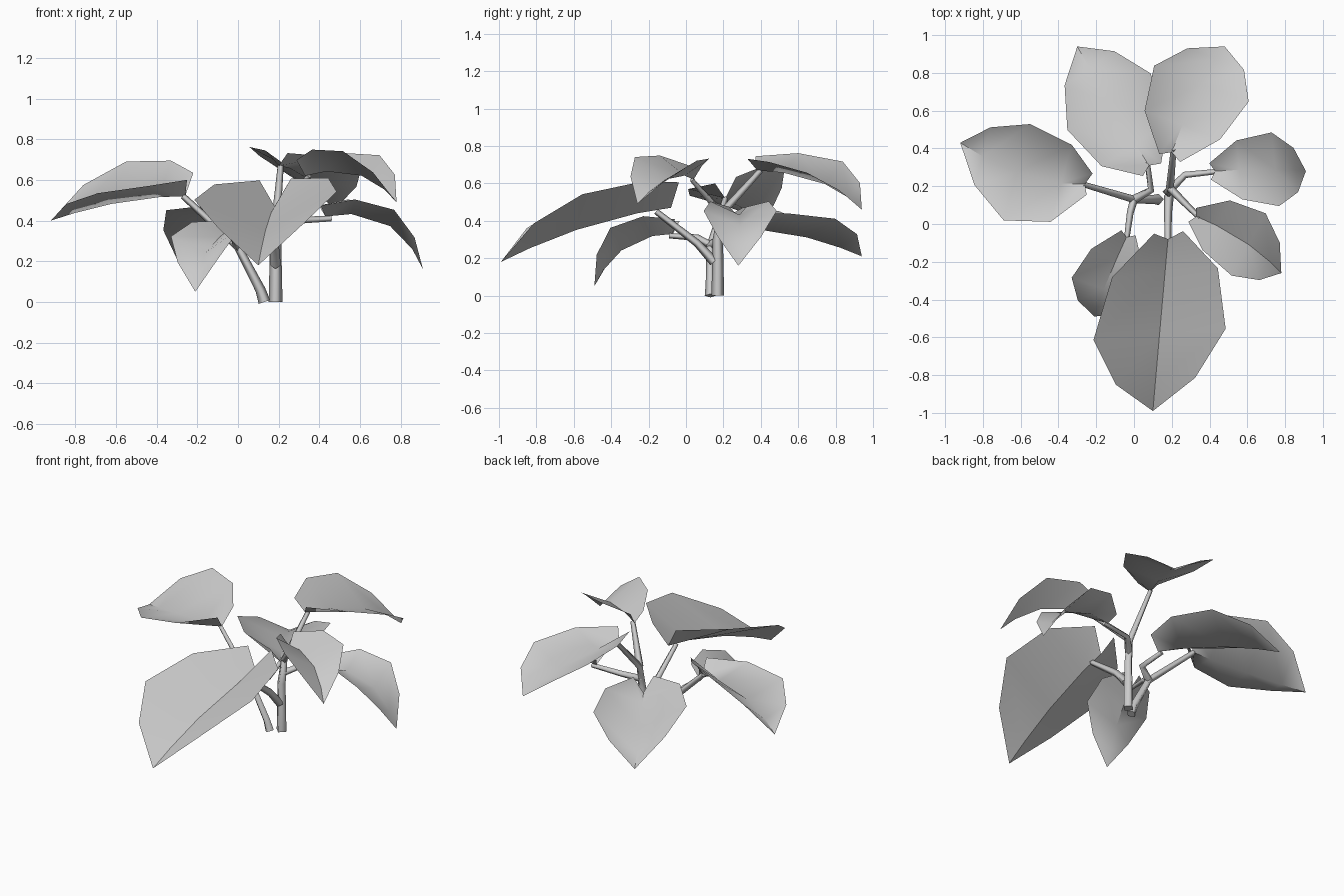
import bpy
import bmesh
from mathutils import Vector

cube = bpy.data.objects.get("Cube")
if cube:
    bpy.data.objects.remove(cube, do_unlink=True)

plant_grey = bpy.data.materials.new("plant_grey")
plant_grey.use_nodes = True
GREY = (0.6, 0.6, 0.6, 1)
plant_grey.diffuse_color = GREY
plant_grey.node_tree.nodes["Principled BSDF"].inputs["Base Color"].default_value = GREY

# Half outline of a leaf: position along rib, share of half width, share of lift
LOBE = (-0.04, 0.22, 0.75)
EDGE = [LOBE, (0.2, 0.8, 0.9), (0.56, 1, 1), (0.83, 0.6, 0.7)]
RIB = [0, 0.2, 0.56, 0.83]


def shade(obj):
    bpy.ops.object.select_all(action="DESELECT")
    obj.select_set(True)
    bpy.context.view_layer.objects.active = obj
    bpy.ops.object.shade_smooth_by_angle(angle=0.9)


def make_leaf(name, base, mid, tip, side, lift):
    """Folded heart-shaped blade along a curved rib."""
    base, mid, tip, side = map(Vector, (base, mid, tip, side))

    def rib(u):
        return (base * (1 - u) * (1 - 2 * u) + mid * 4 * u * (1 - u)
                + tip * u * (2 * u - 1))

    bm = bmesh.new()
    middle = [bm.verts.new(rib(u)) for u in RIB]
    end = bm.verts.new(tip)
    for sign in (1, -1):
        rim = [bm.verts.new(rib(u) + side * v * sign + Vector((0, 0, lift * h)))
               for u, v, h in EDGE]
        for i in range(len(RIB) - 1):
            bm.faces.new((middle[i], rim[i], rim[i + 1], middle[i + 1])[::-sign])
        bm.faces.new((middle[-1], rim[-1], end)[::-sign])
    bmesh.ops.recalc_face_normals(bm, faces=bm.faces)
    if sum(f.normal.z for f in bm.faces) < 0:
        bmesh.ops.reverse_faces(bm, faces=bm.faces)
    mesh = bpy.data.meshes.new(name)
    bm.to_mesh(mesh)
    bm.free()
    mesh.materials.append(plant_grey)
    obj = bpy.data.objects.new(name, mesh)
    bpy.context.collection.objects.link(obj)
    shade(obj)


def make_stem(name, points, start, finish):
    """Four-sided tapering stem through the points."""
    curve = bpy.data.curves.new(name, "CURVE")
    curve.dimensions = "3D"
    curve.bevel_depth = 1
    curve.bevel_resolution = 0
    curve.use_fill_caps = True
    line = curve.splines.new("POLY")
    line.points.add(len(points) - 1)
    for i, (p, co) in enumerate(zip(line.points, points)):
        p.co = (*co, 1)
        p.radius = start + (finish - start) * i / (len(points) - 1)
    curve.materials.append(plant_grey)
    obj = bpy.data.objects.new(name, curve)
    bpy.context.collection.objects.link(obj)
    bpy.ops.object.select_all(action="DESELECT")
    obj.select_set(True)
    bpy.context.view_layer.objects.active = obj
    bpy.ops.object.convert(target="MESH")


# Leaves: rib base, rib middle, tip, half-width vector, rim lift
make_leaf("front_leaf", (.18, -.08, .47), (.14, -.53, .37), (.1, -.99, .18), (.35, .03, .02), .17)
make_leaf("right_leaf", (-.26, .21, .52), (-.58, .26, .49), (-.92, .43, .4), (.07, .255, .078), .13)
make_leaf("left_leaf", (.43, .28, .42), (.72, .29, .39), (.91, .28, .16), (-.02, .195, 0), .08)
make_leaf("upper_left_leaf", (.33, .04, .62), (.58, -.09, .63), (.78, -.26, .49), (.09, .165, -.01), .11)
make_leaf("back_left_leaf", (.2, .38, .67), (.34, .71, .61), (.48, .94, .46), (-.25, .095, .03), .09)
make_leaf("back_right_leaf", (.08, .31, .35), (-.11, .61, .32), (-.3, .94, .21), (.22, .15, -.02), .12)
make_leaf("low_front_leaf", (-.04, -.07, .33), (-.15, -.32, .26), (-.21, -.49, .05), (.17, -.06, .02), .1)

# Two main stems
LEFT_FORK = (.19, .19, .44)
RIGHT_FORK = (0, .13, .27)
make_stem("left_stem", [(.185, .17, 0), (.185, .17, .3), LEFT_FORK, (.21, .4, .67)], .034, .015)
make_stem("right_stem", [(.13, .13, 0), (.11, .13, .06), RIGHT_FORK, (-.27, .21, .52)], .03, .015)

# Leaf stalks
make_stem("front_stalk", [(.185, .15, .18), (.18, .06, .28), (.18, -.16, .45)], .026, .016)
make_stem("left_stalk", [(.19, .18, .36), (.27, .26, .4), (.46, .28, .41)], .022, .014)
make_stem("upper_left_stalk", [LEFT_FORK, (.35, .03, .62)], .022, .014)
make_stem("back_right_stalk", [RIGHT_FORK, (.09, .18, .31), (.07, .33, .34)], .024, .015)
make_stem("low_front_stalk", [RIGHT_FORK, (-.02, .06, .31), (-.04, -.09, .32)], .022, .014)
